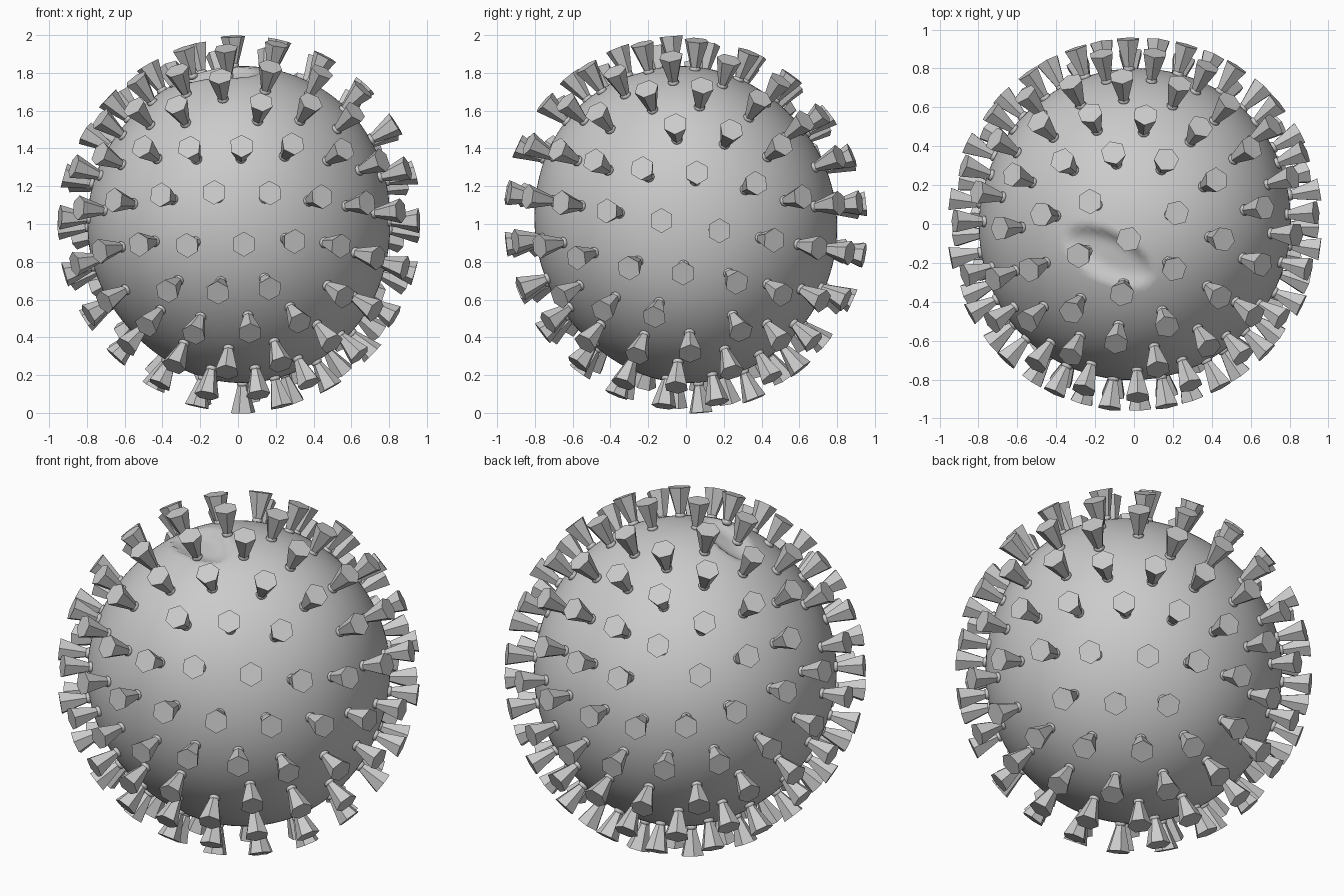
import bpy, bmesh, math
from mathutils import Vector, Matrix

if "Cube" in bpy.data.objects:
    bpy.data.objects.remove(bpy.data.objects["Cube"], do_unlink=True)

CENTRE = Vector((0, 0, 1))
SPIKE_LENGTH = 0.16
TIP_RADIUS = 0.955

grey = bpy.data.materials.new("plain grey")
grey.use_nodes = True
grey.diffuse_color = (0.6, 0.6, 0.6, 1)
grey.node_tree.nodes["Principled BSDF"].inputs["Base Color"].default_value = grey.diffuse_color

# Broad swellings that make the ball slightly uneven: direction, height
SWELLINGS = [(Vector(d).normalized(), h) for d, h in (
    ((0, 0, 1), 0.03), ((0, 0, -1), 0.04), ((1, 0, 1), 0.04), ((1, 0, -1), 0.03),
    ((-1, -1, 0), 0.015), ((0, -1, 1), 0.04), ((0, 1, -1), 0.02), ((1, 1, 0), 0.02))]


def tip_distance(d):
    return TIP_RADIUS + sum(h * max(d.dot(s), 0) ** 6 for s, h in SWELLINGS)


def dent(d):
    """Long shallow hollow near the top."""
    if d.z < 0:
        return 0
    x, y = d.x + 0.16, d.y + 0.195
    along, across = 0.89 * x - 0.45 * y, 0.45 * x + 0.89 * y
    q = (along / 0.3) ** 2 + (across / 0.14) ** 2
    return 0.05 * max(0, 1 - q * q)


def add_object(name, bm):
    mesh = bpy.data.meshes.new(name)
    bm.to_mesh(mesh)
    bm.free()
    mesh.materials.append(grey)
    obj = bpy.data.objects.new(name, mesh)
    bpy.context.collection.objects.link(obj)
    return obj


def frame(a, b):
    z = a.normalized()
    x = (b - z * b.dot(z)).normalized()
    return Matrix((x, z.cross(x), z)).transposed()


# Round body
bm = bmesh.new()
bmesh.ops.create_icosphere(bm, subdivisions=6, radius=1)
for v in bm.verts:
    d = v.co.normalized()
    v.co = CENTRE + d * (tip_distance(d) - SPIKE_LENGTH - dent(d))
for f in bm.faces:
    f.smooth = True
add_object("body", bm)

# Spike directions: a tilted icosahedron divided in four, without its own corners,
# gathered a little towards the upright axis
bm = bmesh.new()
bmesh.ops.create_icosphere(bm, subdivisions=1, radius=1)
top = max((v.co for v in bm.verts), key=lambda c: c.z).copy()
ring = next(v.co.copy() for v in bm.verts if 0.2 < v.co.z < 0.8)
tilt = frame(Vector((0, 0.17, 0.985)), Vector((-0.094, -0.8, 0.59))) @ frame(top, ring).transposed()
gather = Matrix.Diagonal((0.95, 0.98, 1))
turn = Matrix.Rotation(-0.028, 3, 'Z') @ gather @ tilt
bmesh.ops.subdivide_edges(bm, edges=bm.edges[:], cuts=3, use_grid_fill=True)
directions = [(turn @ v.co).normalized() for v in bm.verts if v.co.length < 0.99]
bm.free()

# Six-sided flaring spikes with a rounded collar at each foot
spikes, collars = bmesh.new(), bmesh.new()
for d in directions:
    tip = tip_distance(d)
    rotation = d.to_track_quat('Z', 'Y').to_matrix().to_4x4()

    def place(distance):
        return Matrix.Translation(CENTRE + d * distance) @ rotation

    length = SPIKE_LENGTH + 0.01
    bmesh.ops.create_cone(spikes, cap_ends=True, segments=6, radius1=0.019, radius2=0.066,
                          depth=length, matrix=place(tip - length / 2))
    bmesh.ops.create_uvsphere(collars, u_segments=12, v_segments=6, radius=0.03,
                              matrix=place(tip - SPIKE_LENGTH + 0.006)
                              @ Matrix.Diagonal((1, 1, 0.7, 1)))
for f in collars.faces:
    f.smooth = True
add_object("spikes", spikes)
add_object("spike_collars", collars)
